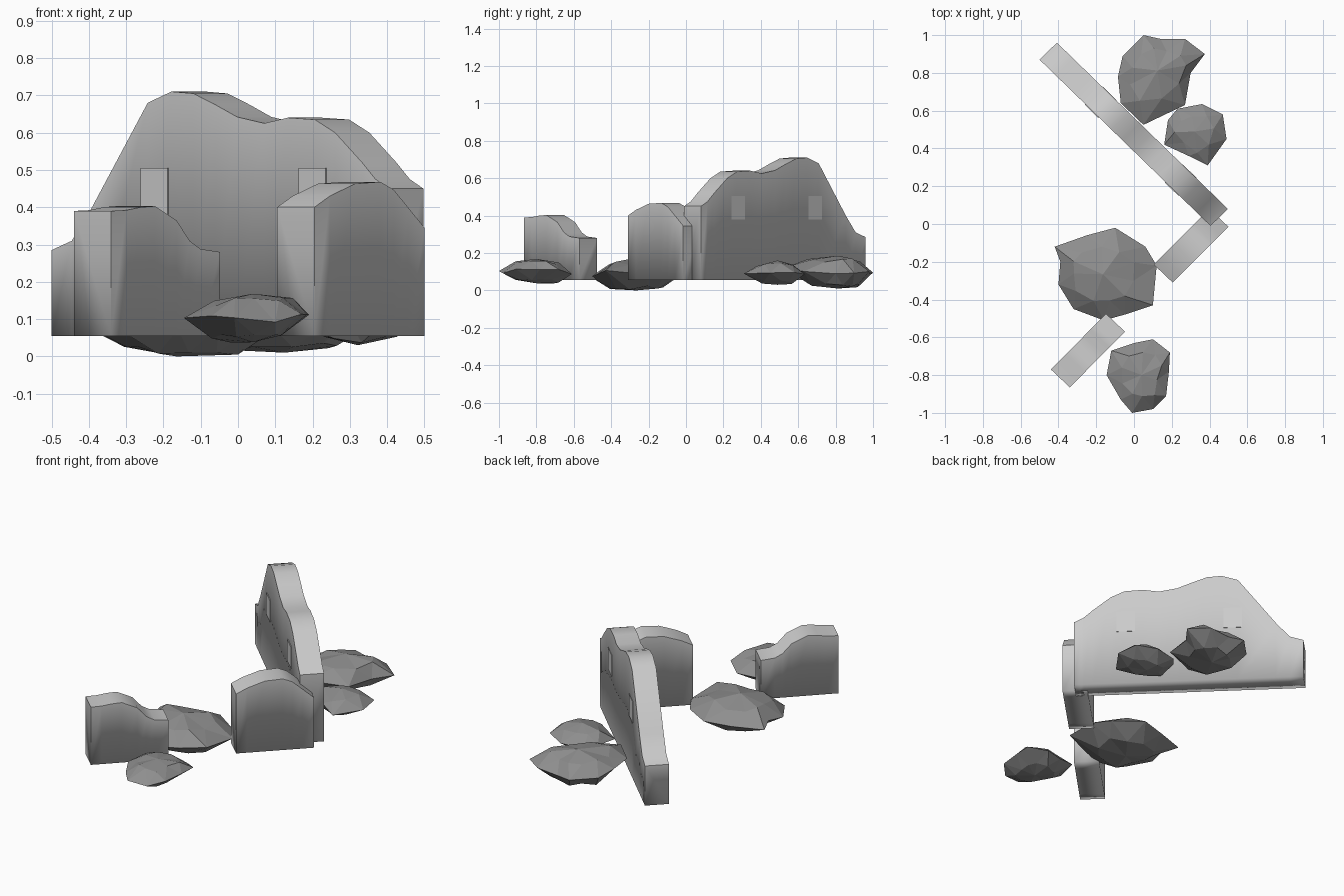
import bpy, bmesh, math, random
from mathutils import Vector

if "Cube" in bpy.data.objects:
    bpy.data.objects.remove(bpy.data.objects["Cube"])

random.seed(4)
BASE = 0.055


def grey(name, v):
    m = bpy.data.materials.new(name)
    m.diffuse_color = (v, v, v, 1)
    m.use_nodes = True
    m.node_tree.nodes["Principled BSDF"].inputs["Base Color"].default_value = m.diffuse_color
    return m


WALL, ROCK = grey("wall_stone", 0.65), grey("rock_stone", 0.27)


def finish(name, bm, mat, smooth):
    bmesh.ops.recalc_face_normals(bm, faces=bm.faces)
    me = bpy.data.meshes.new(name)
    bm.to_mesh(me)
    bm.free()
    me.materials.append(mat)
    ob = bpy.data.objects.new(name, me)
    bpy.context.collection.objects.link(ob)
    if smooth:
        bpy.ops.object.select_all(action='DESELECT')
        ob.select_set(True)
        bpy.context.view_layer.objects.active = ob
        bpy.ops.object.shade_smooth_by_angle(angle=math.radians(35))
        # Bottom rim shades softly into the underside
        for e in me.edges:
            if all(abs(me.vertices[i].co.z - BASE) < 1e-4 for i in e.vertices):
                e.use_edge_sharp = False
    return ob


def slab(name, start, end, depth, top, base=BASE):
    """Upright slab built in columns under a top profile of (fraction along, height)."""
    a, b, d = Vector(start), Vector(end), Vector(depth)
    bm = bmesh.new()
    rows = []
    for off, low in ((0, True), (0, False), (1, False), (1, True)):
        rows.append([bm.verts.new((*(a.lerp(b, s) + d * off), base if low else z))
                     for s, z in top])
    for r in range(4):
        p, q = rows[r], rows[(r + 1) % 4]
        for i in range(len(top) - 1):
            bm.faces.new((p[i], p[i + 1], q[i + 1], q[i]))
    for i in (0, -1):
        bm.faces.new([r[i] for r in rows])
    return finish(name, bm, WALL, True)


# Tall broken wall
w0, w1, wd = (-0.5, 0.87), (0.405, -0.01), (0.092, 0.09)
slab("tall_wall", w0, w1, wd,
     [(0, .285), (.06, .31), (.12, .40), (.285, .68), (.355, .71),
      (.42, .705), (.485, .675), (.55, .642), (.63, .625), (.70, .64), (.78, .635),
      (.84, .60), (.92, .52), (.96, .475), (1, .45)])

# Window panels standing slightly proud of both wall faces
for i, s in enumerate((0.267, 0.735)):
    a = Vector(w0).lerp(Vector(w1), s) - Vector((.003, .003))
    b = Vector(w0).lerp(Vector(w1), s + .08) - Vector((.003, .003))
    slab(f"window_panel_{i + 1}", a, b, (.0965, .0945), [(0, .505), (1, .505)], .38)

# Two short broken walls
slab("corner_wall", (.205, -.31), (.5, -.015), (-.1, .095),
     [(0, .40), (.14, .43), (.37, .463), (.60, .468), (.72, .447), (.85, .40), (1, .345)])
slab("low_wall", (-.34, -.865), (-.048, -.57), (-.1, .095),
     [(0, .39), (.14, .392), (.27, .40), (.40, .403), (.60, .365), (.72, .31),
      (.82, .288), (1, .28)])


# Faceted rocks: outline seen from above, with staggered upper and lower rings
def rock(name, outline, lo, mid, hi):
    pts = [Vector(p) for p in outline]
    n = len(pts)
    c = sum(pts, Vector((0, 0))) / n
    bm = bmesh.new()

    def ring(scale, z, jitter, half):
        vs = []
        for i in range(n):
            p = (pts[i] + pts[(i + 1) % n]) / 2 if half else pts[i]
            k = scale * (random.uniform(.88, 1.12) if half else 1)
            vs.append(bm.verts.new((*(c + (p - c) * k), z + random.uniform(-jitter, jitter))))
        return vs

    m = ring(1, mid, .018, False)
    for scale, z, tip in ((.66, mid + (hi - mid) * .68, hi), (.60, mid + (lo - mid) * .82, lo)):
        r = ring(scale, z, .012, True)
        t = bm.verts.new((*c, tip))
        for i in range(n):
            j = (i + 1) % n
            bm.faces.new((m[i], m[j], r[i]))
            bm.faces.new((m[j], r[j], r[i]))
            bm.faces.new((r[i], r[j], t))
    return finish(name, bm, ROCK, False)


rock("rock_back_large",
     [(.05, 1), (.14, .98), (.27, .98), (.375, .90), (.30, .80), (.27, .63),
      (.05, .525), (-.07, .64), (-.085, .78), (-.06, .89)], .01, .105, .185)
rock("rock_back_small",
     [(.36, .635), (.47, .58), (.49, .45), (.39, .31), (.29, .36), (.16, .42),
      (.18, .55), (.23, .61)], .03, .095, .16)
rock("rock_middle",
     [(-.10, -.02), (.06, -.12), (.12, -.22), (.10, -.43), (-.05, -.48), (-.16, -.51),
      (-.32, -.45), (-.40, -.32), (-.39, -.20), (-.42, -.12), (-.25, -.06)], 0, .09, .175)
rock("rock_front",
     [(0, -.63), (.10, -.61), (.19, -.68), (.185, -.78), (.17, -.91), (.10, -.98),
      (-.01, -1), (-.07, -.93), (-.145, -.80), (-.12, -.67)], .038, .098, .168)
